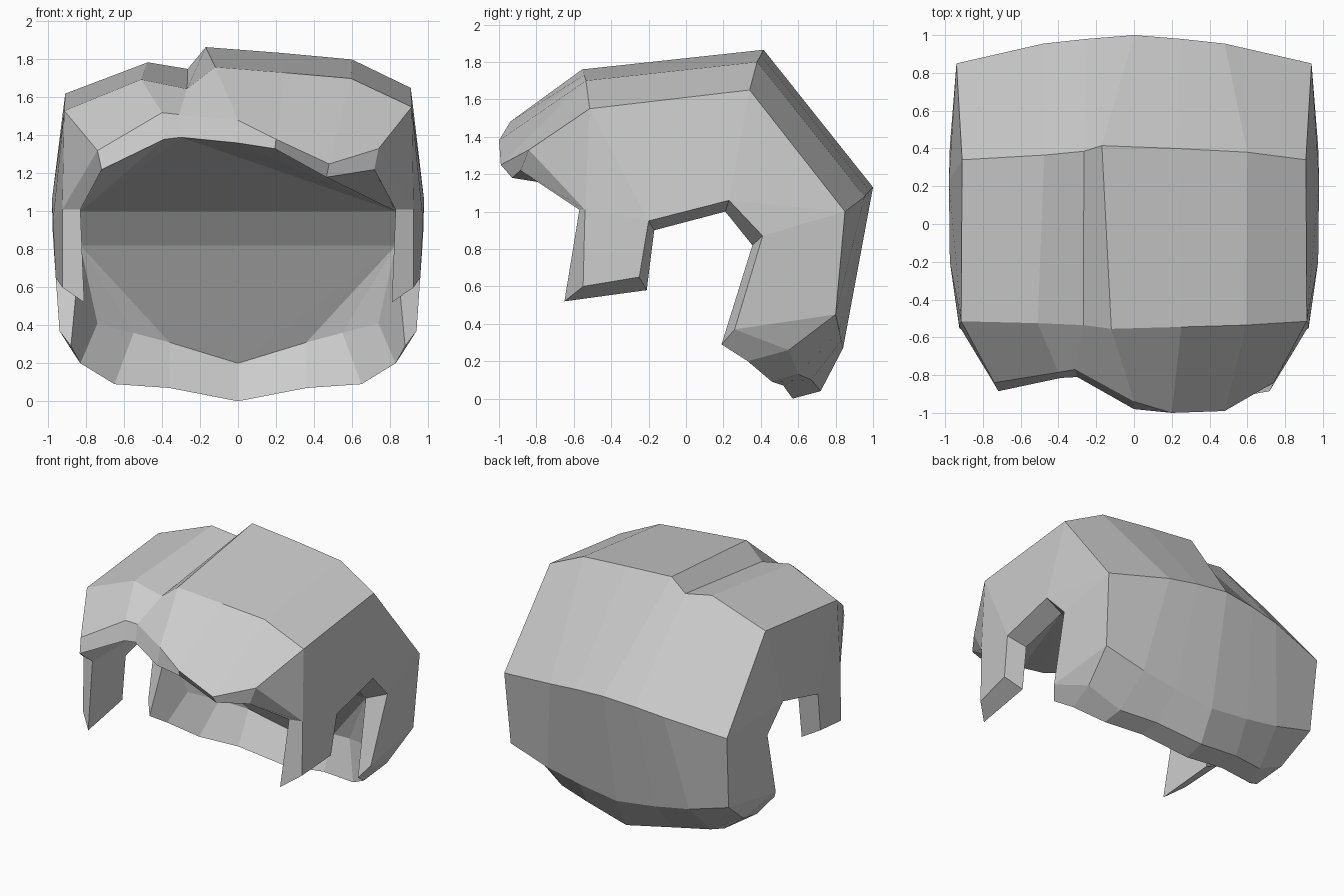
import bpy, bmesh

if "Cube" in bpy.data.objects:
    bpy.data.objects.remove(bpy.data.objects["Cube"])

bm = bmesh.new()


def row(pts):
    return [bm.verts.new(p) for p in pts]


def mirrored_row(half):
    """Row from the centre outwards, mirrored to run left to right."""
    left = [(-x, y, z) for x, y, z in reversed(half[1:])]
    return row(left + half)


def strip(a, b):
    for i in range(len(a) - 1):
        bm.faces.new((a[i], a[i + 1], b[i + 1], b[i]))


def bridge_fan(left, right, pts, mid):
    """Close the gap between a two-point edge and a longer row."""
    bm.faces.new((left, right, pts[mid]))
    for i in range(len(pts) - 1):
        bm.faces.new((left if i < mid else right, pts[i], pts[i + 1]))


# fringe edge, outer then inner lip
fringe_pts = [(-.74, -.84, 1.32), (-.40, -.785, 1.52), (-.31, -.77, 1.51),
              (0, -.94, 1.48), (.20, -1, 1.38), (.48, -.99, 1.25), (.74, -.84, 1.33)]
lip = [(-.045, -.10), (-.03, -.14), (-.04, -.12), (-.04, -.12),
       (.02, -.05), (.06, -.07), (-.045, -.11)]
fringe = row(fringe_pts)
fringe_in = row([(x * .97, y + dy, z + dz)
                 for (x, y, z), (dy, dz) in zip(fringe_pts, lip)])

# crown, with the parting step left of centre
top_front = row([(-.915, -.515, 1.53), (-.51, -.525, 1.695), (-.268, -.535, 1.645),
                 (-.12, -.555, 1.76), (.25, -.545, 1.73), (.595, -.535, 1.70),
                 (.915, -.515, 1.55)])
top_back = row([(-.91, .34, 1.62), (-.475, .365, 1.785), (-.265, .385, 1.75),
                (-.17, .415, 1.865), (.22, .40, 1.835), (.60, .38, 1.80),
                (.91, .34, 1.65)])

# back of the head down to the nape, and the hollow behind the neck
back = mirrored_row([(0, 1, 1.13), (.25, .98, 1.11), (.48, .955, 1.08), (.94, .85, 1.0)])
low_back = mirrored_row([(0, .84, .27), (.32, .83, .31), (.60, .82, .36), (.92, .80, .45)])
nape = mirrored_row([(0, .72, .04), (.36, .67, .10), (.63, .60, .13), (.87, .55, .26)])
nape_in = mirrored_row([(0, .57, 0), (.36, .52, .07), (.65, .46, .09), (.83, .33, .20)])
hollow = mirrored_row([(0, .70, .20), (.36, .64, .31), (.55, .56, .36), (.74, .45, .41)])

rows = [fringe_in, fringe, top_front, top_back, back, low_back, nape, nape_in, hollow]
for a, b in zip(rows, rows[1:]):
    strip(a, b)

# side rim from nape, round the ear notch and sideburn, up to the fringe
rim_out = [(.94, .26, .37), (.975, .41, .87), (.98, .23, 1.06), (.975, -.20, .95),
           (.96, -.25, .65), (.925, -.55, .60), (.925, -.54, 1.01)]
rim_in = [(.88, .19, .29), (.83, .355, .82), (.83, .21, 1.0), (.83, -.17, .90),
          (.83, -.21, .58), (.81, -.65, .52), (.83, -.57, 1.01)]

inner = {}
for s, e in ((-1, 0), (1, -1)):
    o = row([(s * x, y, z) for x, y, z in rim_out])
    n = row([(s * x, y, z) for x, y, z in rim_in])
    inner[s] = n
    strip([nape[e]] + o + [fringe[e]], [nape_in[e]] + n + [fringe_in[e]])
    # outer side wall in convex pieces
    back_c, top_b, top_f = back[e], top_back[e], top_front[e]
    bm.faces.new((nape[e], o[0], low_back[e]))
    bm.faces.new((o[0], o[1], back_c, low_back[e]))
    bm.faces.new((o[1], o[2], back_c))
    bm.faces.new((o[2], top_b, back_c))
    bm.faces.new((o[2], o[3], top_f, top_b))
    bm.faces.new((o[3], o[6], top_f))
    bm.faces.new((o[3], o[4], o[5], o[6]))
    bm.faces.new((o[6], fringe[e], top_f))
    # inner face of sideburn and lower side
    bm.faces.new((n[2], n[3], n[6]))
    bm.faces.new((n[3], n[4], n[5], n[6]))
    bm.faces.new((n[2], n[6], fringe_in[e]))
    bm.faces.new((n[1], n[0], nape_in[e], hollow[e]))

# sloping ceiling, step and rear wall of the opening
L, R = inner[-1], inner[1]
bridge_fan(L[2], R[2], fringe_in, 2)
bm.faces.new((L[2], R[2], R[1], L[1]))
bridge_fan(L[1], R[1], hollow, 3)

bmesh.ops.recalc_face_normals(bm, faces=bm.faces)
mesh = bpy.data.meshes.new("hair")
bm.to_mesh(mesh)
bm.free()
bpy.context.collection.objects.link(bpy.data.objects.new("hair", mesh))
